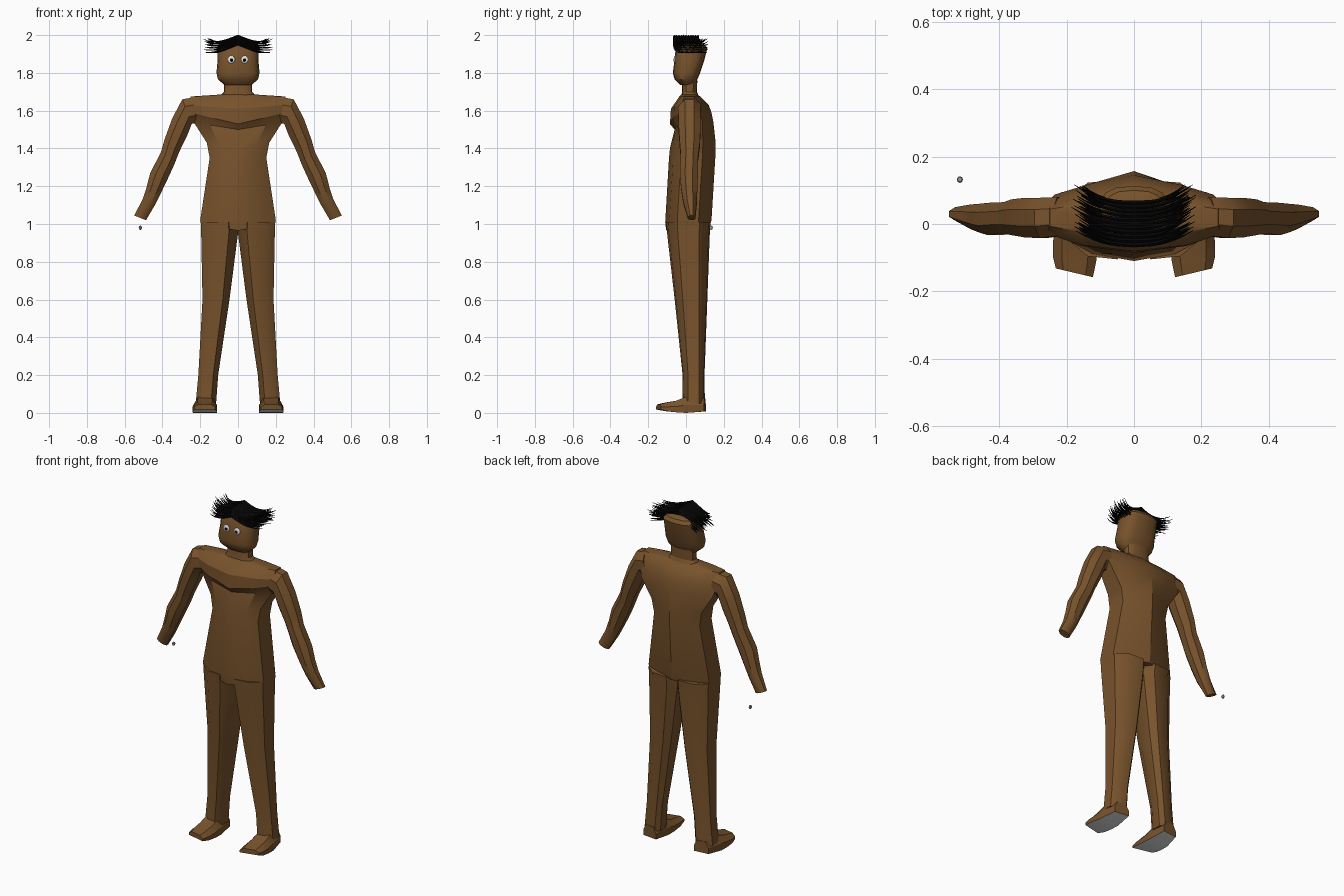
import bpy, bmesh, math, random
from mathutils import Vector

if "Cube" in bpy.data.objects:
    bpy.data.objects.remove(bpy.data.objects["Cube"])

random.seed(4)


def material(name, rgb):
    m = bpy.data.materials.new(name)
    m.diffuse_color = (*rgb, 1)
    m.use_nodes = True
    m.node_tree.nodes["Principled BSDF"].inputs["Base Color"].default_value = m.diffuse_color
    return m


SKIN = material("brown skin", (0.188, 0.086, 0.025))
HAIR = material("black hair", (0.002, 0.002, 0.002))
WHITE = material("eye white", (0.8, 0.8, 0.8))
GREY = material("pale grey", (0.8, 0.8, 0.8))
STONE = material("mid grey", (0.35, 0.35, 0.35))


def add_object(name, bm, mats, angle=25):
    bmesh.ops.recalc_face_normals(bm, faces=bm.faces)
    me = bpy.data.meshes.new(name)
    bm.to_mesh(me)
    bm.free()
    ob = bpy.data.objects.new(name, me)
    bpy.context.collection.objects.link(ob)
    for m in mats:
        me.materials.append(m)
    bpy.ops.object.select_all(action='DESELECT')
    ob.select_set(True)
    bpy.context.view_layer.objects.active = ob
    bpy.ops.object.shade_smooth_by_angle(angle=math.radians(angle))
    return ob


def loft(bm, rings):
    """Skin closed rings of equal length and cap both ends."""
    vs = [[bm.verts.new(p) for p in r] for r in rings]
    n = len(vs[0])
    for a, b in zip(vs, vs[1:]):
        for i in range(n):
            j = (i + 1) % n
            bm.faces.new((a[i], a[j], b[j], b[i]))
    bm.faces.new(vs[0])
    bm.faces.new(vs[-1])


def oval(z, w, y0, y1, n=16, p=0.75):
    """Squarish horizontal ring of half width w from y0 to y1."""
    out = []
    for i in range(n):
        a = math.tau * i / n
        c, s = math.cos(a), math.sin(a)
        out.append((w * math.copysign(abs(c) ** p, c),
                    (y0 + y1) / 2 + (y1 - y0) / 2 * math.copysign(abs(s) ** p, s), z))
    return out


def torso_ring(zc, zs, w, yf, yb):
    """Ten-sided ring; front centre height zc can dip below side height zs."""
    d, m = yb - yf, (yf + yb) / 2
    half = [(0, yf, zc), (0.62 * w, yf + 0.09 * d, zc + (zs - zc) * 0.6),
            (w, m - 0.24 * d, zs), (w, m + 0.22 * d, zs),
            (0.6 * w, yb - 0.14 * d, zs), (0, yb, zs)]
    return half + [(-x, y, z) for x, y, z in half[-2:0:-1]]


# torso with a V-shaped chest
bm = bmesh.new()
loft(bm, [torso_ring(*r) for r in (
    (0.965, 1.0, 0.196, -0.105, 0.128), (1.01, 1.02, 0.20, -0.11, 0.135),
    (1.35, 1.35, 0.15, -0.09, 0.155), (1.40, 1.43, 0.165, -0.085, 0.157),
    (1.50, 1.54, 0.235, -0.06, 0.145), (1.53, 1.59, 0.25, -0.085, 0.135),
    (1.61, 1.63, 0.26, -0.08, 0.12), (1.675, 1.675, 0.25, -0.035, 0.075),
    (1.685, 1.685, 0.10, -0.025, 0.06))])
add_object("torso", bm, [SKIN])

# neck and head
bm = bmesh.new()
loft(bm, [oval(*r) for r in ((1.66, 0.11, -0.03, 0.075), (1.70, 0.075, -0.02, 0.058),
                             (1.76, 0.075, -0.02, 0.06))])
add_object("neck", bm, [SKIN])
bm = bmesh.new()
loft(bm, [oval(*r) for r in (
    (1.735, 0.07, -0.03, 0.045), (1.765, 0.106, -0.06, 0.06),
    (1.80, 0.114, -0.07, 0.075), (1.87, 0.108, -0.06, 0.098),
    (1.93, 0.108, -0.055, 0.113), (1.95, 0.092, -0.045, 0.10),
    (1.962, 0.05, -0.03, 0.07))])
add_object("head", bm, [SKIN], 35)


def ellipsoid(name, loc, size, mat, seg=16):
    bm = bmesh.new()
    bmesh.ops.create_uvsphere(bm, u_segments=seg, v_segments=seg // 2, radius=1)
    for v in bm.verts:
        v.co = Vector(loc) + Vector([c * s for c, s in zip(v.co, size)])
    add_object(name, bm, [mat], 40)


# face details
for s, side in ((-1, "left"), (1, "right")):
    ellipsoid(side + "_eye", (s * 0.035, -0.058, 1.87), (0.019, 0.007, 0.021), WHITE)
    ellipsoid(side + "_pupil", (s * 0.034, -0.063, 1.868), (0.009, 0.004, 0.010), HAIR)

# arms: (outer x, z), (inner x, z), y front, y back
ARM = (((0.24, 1.67), (0.20, 1.54), -0.035, 0.08),
       ((0.295, 1.66), (0.245, 1.53), -0.042, 0.078),
       ((0.348, 1.56), (0.268, 1.47), -0.04, 0.078),
       ((0.388, 1.45), (0.312, 1.38), -0.033, 0.073),
       ((0.408, 1.38), (0.335, 1.32), -0.028, 0.065),
       ((0.465, 1.27), (0.362, 1.26), -0.033, 0.063),
       ((0.485, 1.19), (0.405, 1.17), -0.025, 0.06),
       ((0.505, 1.13), (0.440, 1.10), -0.015, 0.058),
       ((0.55, 1.045), (0.487, 1.02), 0.01, 0.05))
# legs: z, inner x, outer x, y front, y back
LEG = ((1.01, 0.0, 0.197, -0.105, 0.13), (0.95, 0.0, 0.195, -0.1, 0.126),
       (0.6, 0.045, 0.188, -0.06, 0.113), (0.2, 0.105, 0.21, -0.018, 0.098),
       (0.05, 0.116, 0.224, -0.02, 0.1))
# feet: y inner, y outer, z bottom, z top, inner x, outer x
FOOT = ((0.105, 0.095, 0.008, 0.075, 0.125, 0.215), (0.0, 0.0, 0.0, 0.085, 0.112, 0.236),
        (-0.05, -0.05, 0.003, 0.065, 0.11, 0.24), (-0.11, -0.10, 0.009, 0.055, 0.112, 0.24),
        (-0.158, -0.132, 0.018, 0.045, 0.122, 0.232))


def arm_ring(outer, inner, y0, y1, s):
    ring = []
    for i in range(8):
        a = math.tau * (i + 0.5) / 8
        t, u = 0.5 + 0.54 * math.cos(a), 0.5 + 0.54 * math.sin(a)
        ring.append((s * (inner[0] + (outer[0] - inner[0]) * t), y0 + (y1 - y0) * u,
                     inner[1] + (outer[1] - inner[1]) * t))
    return ring


def leg_ring(z, x0, x1, y0, y1, s):
    w, d = x1 - x0, y1 - y0
    uv = ((0.25, 0), (0.7, 0.04), (1, 0.25), (1, 0.75), (0.7, 0.97), (0.2, 1), (0, 0.8), (0, 0.35))
    return [(s * (x0 + u * w), y0 + v * d, z) for u, v in uv]


def foot_ring(yi, yo, z0, z1, x0, x1, s):
    h, w = z1 - z0, x1 - x0
    tx = ((0, 0), (1, 0), (1, 0.5), (0.8, 1), (0.2, 1), (0, 0.5))
    return [(s * (x0 + u * w), yi + (yo - yi) * u, z0 + v * h) for u, v in tx]


for s, side in ((-1, "left"), (1, "right")):
    for name, rows, ring in (("arm", ARM, arm_ring), ("leg", LEG, leg_ring)):
        bm = bmesh.new()
        loft(bm, [ring(*r, s) for r in rows])
        add_object(f"{side}_{name}", bm, [SKIN], 40)
    bm = bmesh.new()
    loft(bm, [foot_ring(*r, s) for r in FOOT])
    foot = add_object(f"{side}_foot", bm, [SKIN, GREY])
    for f in foot.data.polygons:  # grey soles
        f.material_index = int(f.normal.z < -0.8)

# hair: thin strands from the centre parting, curling up at the tips
bm = bmesh.new()
for row in range(11):
    y0 = -0.062 + 0.0125 * row
    for layer in range(6):
        for s in (-1, 1):
            z0 = 1.953 + 0.0085 * layer
            k = random.uniform(0.78, 0.9) + (0.12 if layer == row % 6 else 0)
            back = random.uniform(0.04, 0.055)
            rings = []
            for i in range(8):
                t = i / 7
                x = s * 0.185 * k * t
                y = y0 + back * t ** 2.5
                z = z0 - 0.075 * t + (0.03 + 0.006 * layer) * t ** 3
                r = 0.0065 * (1 - 0.85 * t ** 2)
                rings.append([(x, y + r * a, z + r * b)
                              for a, b in ((1, 0), (0, 1), (-1, 0), (0, -1))])
            loft(bm, rings)
add_object("hair", bm, [HAIR])

# small loose pebble by the left hand
ellipsoid("pebble", (-0.517, 0.132, 0.98), (0.009, 0.01, 0.012), STONE, 8)
